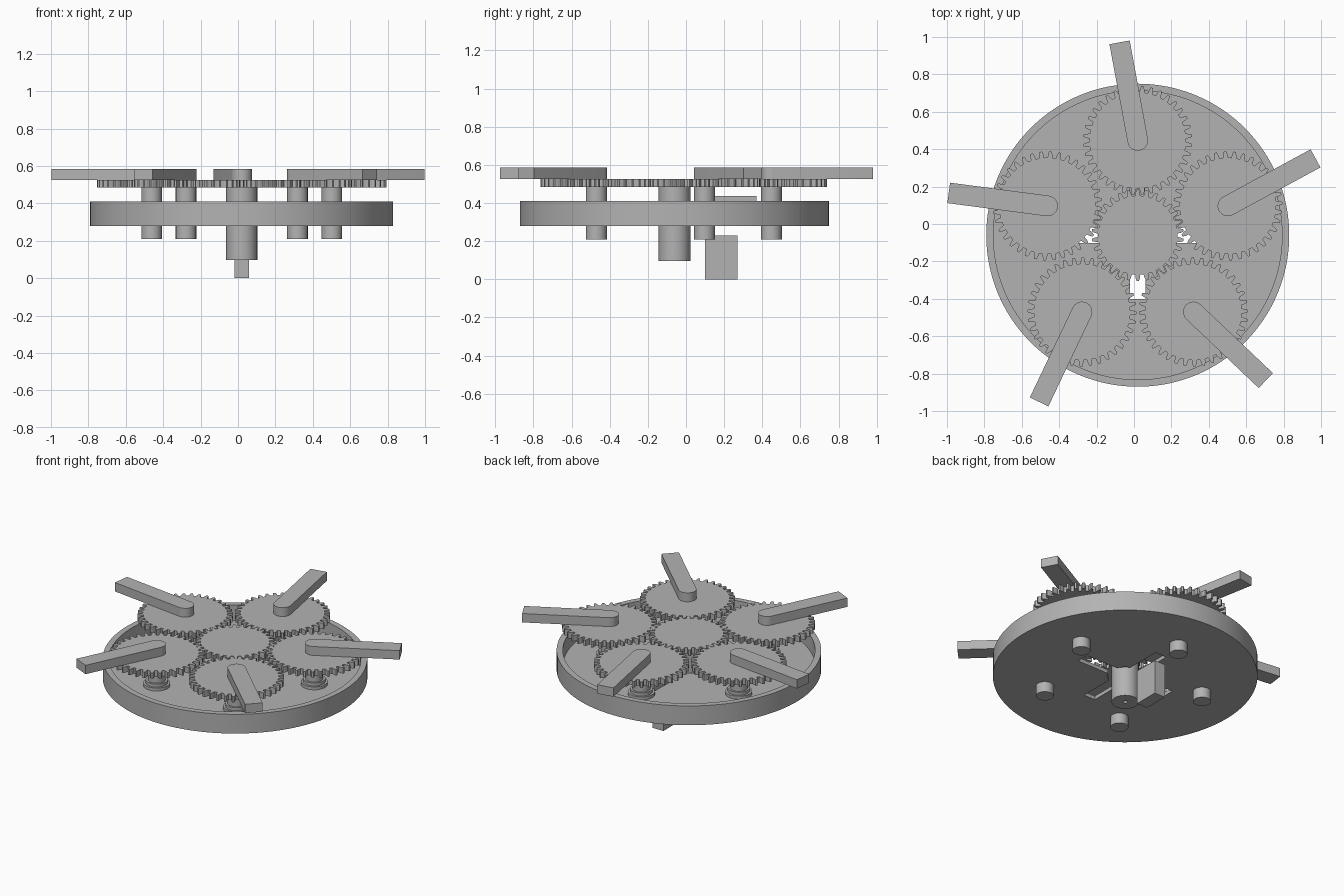
import bpy, bmesh
from math import sin, cos, pi, radians
from mathutils import Matrix, Vector

default = bpy.data.objects.get("Cube")
if default:
    bpy.data.objects.remove(default, do_unlink=True)

AXIS = Vector((0.02, -0.06, 0))    # centre of the tray
ORBIT = 0.507                      # distance of the outer gears from it
STEP = 2 * pi / 5

grey = bpy.data.materials.new("plain_grey")
grey.use_nodes = True
colour = (0.45, 0.45, 0.45, 1)
grey.diffuse_color = colour
grey.node_tree.nodes["Principled BSDF"].inputs["Base Color"].default_value = colour


def finish(name, bm, smooth=True):
    bmesh.ops.recalc_face_normals(bm, faces=bm.faces)
    mesh = bpy.data.meshes.new(name)
    bm.to_mesh(mesh)
    bm.free()
    mesh.materials.append(grey)
    obj = bpy.data.objects.new(name, mesh)
    bpy.context.collection.objects.link(obj)
    bpy.ops.object.select_all(action="DESELECT")
    obj.select_set(True)
    bpy.context.view_layer.objects.active = obj
    if smooth:
        bpy.ops.object.shade_smooth_by_angle(angle=radians(30))
    return obj


def prism(name, outline, low, high, place=Matrix(), smooth=True):
    """Extrude a flat outline from one height to another."""
    bm = bmesh.new()
    face = bm.faces.new([bm.verts.new((x, y, low)) for x, y in outline])
    top = bmesh.ops.extrude_face_region(bm, geom=[face])["geom"]
    verts = [v for v in top if isinstance(v, bmesh.types.BMVert)]
    bmesh.ops.translate(bm, verts=verts, vec=(0, 0, high - low))
    bm.transform(place)
    return finish(name, bm, smooth)


def lathe(name, profile, centre, closed, steps=64):
    """Spin a radius and height profile about a vertical axis."""
    bm = bmesh.new()
    verts = [bm.verts.new((r, 0, z)) for r, z in profile]
    edges = [bm.edges.new(pair) for pair in zip(verts, verts[1:])]
    if closed:
        edges.append(bm.edges.new((verts[-1], verts[0])))
    bmesh.ops.spin(bm, geom=verts + edges, cent=(0, 0, 0), axis=(0, 0, 1),
                   angle=2 * pi, steps=steps, use_merge=True)
    bmesh.ops.remove_doubles(bm, verts=bm.verts, dist=1e-5)
    bm.transform(Matrix.Translation(centre))
    return finish(name, bm)


def box(name, centre, size):
    x, y = size[0] / 2, size[1] / 2
    return prism(name, [(-x, -y), (x, -y), (x, y), (-x, y)],
                 centre[2] - size[2] / 2, centre[2] + size[2] / 2,
                 Matrix.Translation((centre[0], centre[1], 0)), smooth=False)


def cut(obj, cutter):
    cutter.hide_render = True
    mod = obj.modifiers.new("cut", "BOOLEAN")
    mod.operation = "DIFFERENCE"
    mod.solver = "EXACT"
    mod.object = cutter
    bpy.context.view_layer.objects.active = obj
    bpy.ops.object.modifier_apply(modifier=mod.name)
    bpy.data.objects.remove(cutter, do_unlink=True)


def gear_outline(teeth, pitch, phase):
    """Tapered teeth with the first one centred at the phase angle."""
    module = 2 * pitch / teeth
    pace = 2 * pi / teeth
    tooth = [(-0.30, -1.2), (-0.23, 0), (-0.12, 1),
             (0.12, 1), (0.23, 0), (0.30, -1.2)]
    points = []
    for i in range(teeth):
        for turn, rise in tooth:
            a, r = phase + (i + turn) * pace, pitch + rise * module
            points.append((r * cos(a), r * sin(a)))
    return points


# Shallow round tray with a central opening and crossing slots
tray = lathe("tray", [(0.11, 0.28), (0.81, 0.28), (0.81, 0.41),
                      (0.772, 0.41), (0.772, 0.305), (0.11, 0.305)],
             AXIS, True, 128)
for size in ((0.68, 0.085, 0.2), (0.085, 0.68, 0.2)):
    cut(tray, box("slot_cutter", AXIS + Vector((0, 0, 0.28)), size))

# Central gear and its hub, with a small bore in the lower end
MODULE = 2 * ORBIT / 66
prism("central_gear", gear_outline(30, 15 * MODULE, pi / 2), 0.485, 0.525,
      Matrix.Translation(AXIS), smooth=False)
lathe("central_hub", [(0, 0.18), (0.014, 0.18), (0.014, 0.097),
                      (0.083, 0.097), (0.083, 0.487), (0, 0.487)],
      AXIS, False)

# Five outer gears, each with a shaft, stepped collar and round-ended arm
outline = gear_outline(36, 18 * MODULE, -pi / 2 + pi / 36)
arm = [(0.055 * cos(a), 0.055 * sin(a))
       for a in [pi / 2 + i * pi / 16 for i in range(17)]]
arm += [(0.533, -0.055), (0.533, 0.055)]
for i in range(5):
    angle = i * STEP
    place = (Matrix.Translation(AXIS) @ Matrix.Rotation(angle, 4, "Z")
             @ Matrix.Translation((0, ORBIT, 0)))
    spot = place.translation
    prism(f"outer_gear_{i + 1}", outline, 0.485, 0.525, place, smooth=False)
    lathe(f"shaft_{i + 1}", [(0, 0.21), (0.055, 0.21), (0.055, 0.487),
                             (0, 0.487)], spot, False, 40)
    lathe(f"collar_{i + 1}", [(0.05, 0.30), (0.082, 0.30), (0.082, 0.325),
                              (0.068, 0.325), (0.068, 0.345), (0.05, 0.345)],
          spot, True, 40)
    prism(f"arm_{i + 1}", arm, 0.525, 0.585,
          place @ Matrix.Rotation(radians(100.5), 4, "Z"))

# Sliding blocks: one beneath the tray, one resting above the rear slot
box("lower_block", (0.02, 0.185, 0.115), (0.08, 0.17, 0.23))
box("upper_block", (0.02, 0.255, 0.37), (0.08, 0.23, 0.135))
